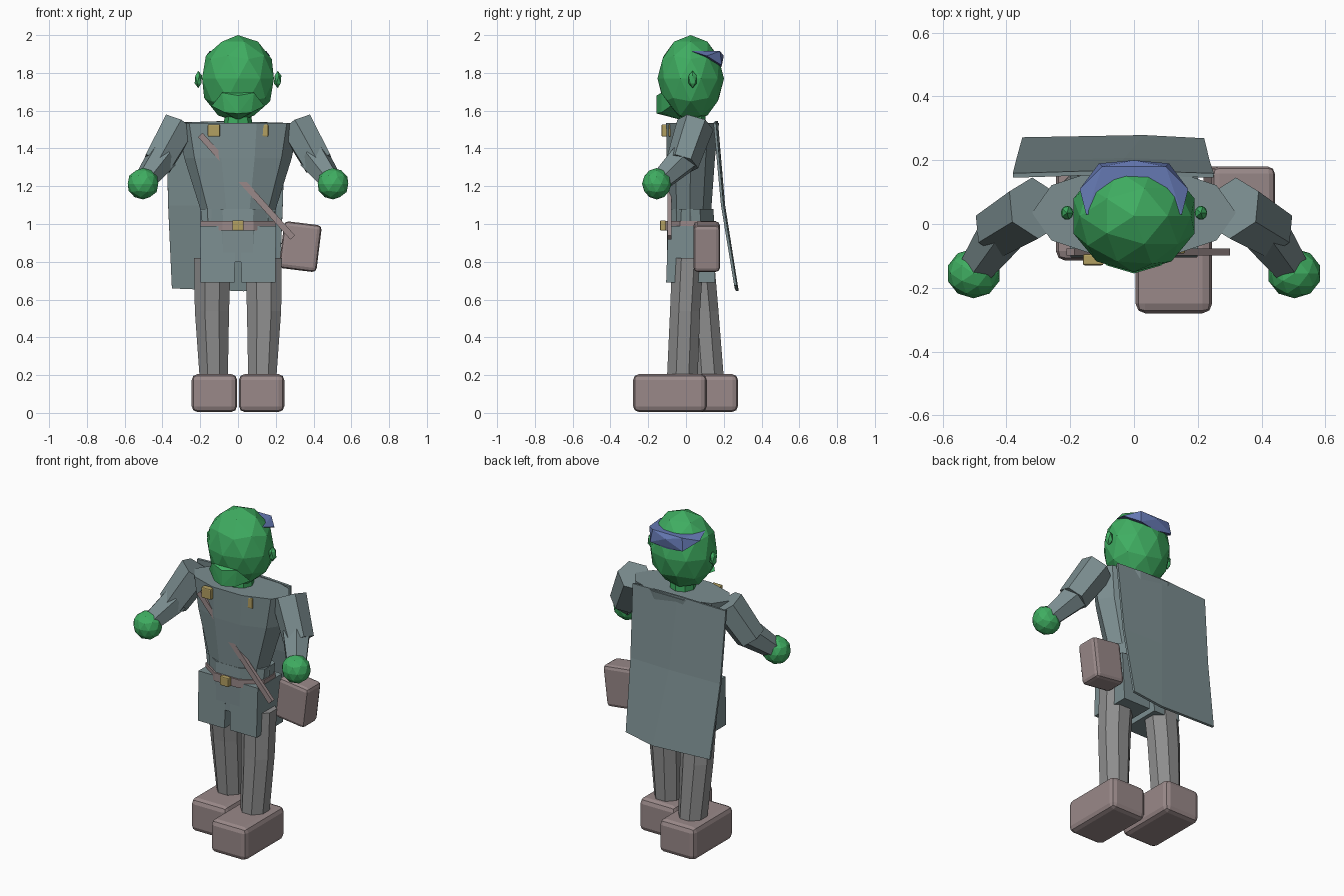
import bpy, bmesh, math
from mathutils import Vector, Matrix

if "Cube" in bpy.data.objects:
    bpy.data.objects.remove(bpy.data.objects["Cube"])


def mat(name, rgb):
    m = bpy.data.materials.new(name)
    m.diffuse_color = (*rgb, 1)
    m.use_nodes = True
    m.node_tree.nodes["Principled BSDF"].inputs["Base Color"].default_value = m.diffuse_color
    return m


SKIN = mat("skin_green", (0.05, 0.42, 0.12))
CLOTH = mat("cloth_teal", (0.20, 0.27, 0.28))
LEATHER = mat("leather", (0.32, 0.25, 0.25))
TROUSER = mat("trouser_grey", (0.27, 0.27, 0.27))
HAIR = mat("hair_blue", (0.13, 0.19, 0.45))
BRASS = mat("brass", (0.45, 0.35, 0.12))


def finish(name, bm, material=None):
    bmesh.ops.recalc_face_normals(bm, faces=bm.faces)
    me = bpy.data.meshes.new(name)
    bm.to_mesh(me)
    bm.free()
    ob = bpy.data.objects.new(name, me)
    bpy.context.collection.objects.link(ob)
    if material:
        me.materials.append(material)
    return ob


def ball(name, c, s, material, sub=2):
    bm = bmesh.new()
    bmesh.ops.create_icosphere(bm, subdivisions=sub, radius=1)
    bmesh.ops.transform(bm, matrix=Matrix.LocRotScale(Vector(c), None, Vector(s)), verts=bm.verts)
    return finish(name, bm, material)


def box(name, c, s, material, tilt=0, bevel=0):
    bm = bmesh.new()
    bmesh.ops.create_cube(bm, size=1)
    bmesh.ops.scale(bm, vec=s, verts=bm.verts)
    if bevel:
        bmesh.ops.bevel(bm, geom=bm.edges[:], offset=bevel, segments=2, profile=0.5, affect='EDGES')
    m = Matrix.Translation(c) @ Matrix.Rotation(math.radians(tilt), 4, 'Y')
    bmesh.ops.transform(bm, matrix=m, verts=bm.verts)
    return finish(name, bm, material)


def limb(name, a, b, r1, r2, n, material):
    a, b = Vector(a), Vector(b)
    bm = bmesh.new()
    bmesh.ops.create_cone(bm, cap_ends=True, segments=n, radius1=r1, radius2=r2, depth=(b - a).length)
    q = (b - a).to_track_quat('Z', 'Y').to_matrix().to_4x4()
    bmesh.ops.transform(bm, matrix=Matrix.Translation((a + b) / 2) @ q, verts=bm.verts)
    return finish(name, bm, material)


def loft(name, rings, n, material=None, phase=0.0):
    # rings: (x, y, z, radius x, radius y)
    bm = bmesh.new()
    loops = []
    for x, y, z, rx, ry in rings:
        loops.append([bm.verts.new((x + rx * math.cos(t), y + ry * math.sin(t), z))
                      for t in (2 * math.pi * (i + phase) / n for i in range(n))])
    for lo, hi in zip(loops, loops[1:]):
        for i in range(n):
            j = (i + 1) % n
            bm.faces.new((lo[i], lo[j], hi[j], hi[i]))
    bm.faces.new(loops[0])
    bm.faces.new(loops[-1])
    return finish(name, bm, material)


def hull(name, pts, material):
    # convex solid from points mirrored across x
    bm = bmesh.new()
    for x, y, z in pts:
        for sx in ({x, -x}):
            bm.verts.new((sx, y, z))
    r = bmesh.ops.convex_hull(bm, input=bm.verts)
    junk = [g for g in r["geom_interior"] if isinstance(g, bmesh.types.BMVert)]
    bmesh.ops.delete(bm, geom=junk, context='VERTS')
    return finish(name, bm, material)


# head, jaw and hair band
ball("head", (0, 0.025, 1.77), (0.20, 0.176, 0.23), SKIN)
loft("neck", [(0, 0.03, 1.5, 0.075, 0.075), (0, 0.03, 1.62, 0.07, 0.07)], 8, SKIN)
hull("jaw", [(0.085, -0.13, 1.695), (0, -0.155, 1.68), (0, -0.155, 1.585), (0.14, -0.08, 1.625),
             (0.07, -0.13, 1.59), (0, -0.02, 1.55)], SKIN)
hull("hair_band", [(0.15, 0.03, 1.915), (0.17, 0.11, 1.89), (0.10, 0.18, 1.915),
                   (0, 0.2, 1.89), (0.11, 0.19, 1.84), (0, 0.185, 1.825)], HAIR)

# torso, waist and belt
loft("torso", [(0, 0.02, 0.96, 0.195, 0.115), (0, 0.02, 1.08, 0.20, 0.12), (0, 0.025, 1.35, 0.285, 0.135),
               (0, 0.035, 1.535, 0.32, 0.147)], 10, CLOTH)
loft("waist", [(0, 0.025, 0.80, 0.205, 0.135), (0, 0.025, 1.0, 0.205, 0.135), (0, 0.025, 1.08, 0.215, 0.13)],
     8, CLOTH, 0.5)
loft("belt", [(0, 0.025, 0.965, 0.215, 0.145), (0, 0.025, 1.015, 0.215, 0.145)], 8, LEATHER, 0.5)
box("belt_buckle", (0, -0.122, 0.992), (0.06, 0.03, 0.055), BRASS, 0, 0.006)

# shoulder strap, sunk into the chest in the middle
box("shoulder_strap", (0.045, -0.088, 1.2), (0.033, 0.022, 0.73), LEATHER, -42)
box("strap_clasp", (-0.128, -0.112, 1.495), (0.065, 0.035, 0.065), BRASS, 0, 0.006)
box("inner_clasp", (0.128, -0.075, 1.495), (0.065, 0.035, 0.065), BRASS, 0, 0.006)

# hip pouch
box("hip_pouch", (0.33, 0.11, 0.88), (0.20, 0.14, 0.25), LEATHER, 7, 0.022)

for s, side, boot_y, ankle_y, hip_y in ((-1, "left", 0.08, 0.12, 0.065), (1, "right", -0.085, -0.02, 0.01)):
    # tunic skirt halves
    hull_pts = [(0.093, -0.095, 0.99), (0.093, 0.14, 0.99), (0.09, -0.105, 0.69), (0.09, 0.155, 0.69)]
    skirt = hull("skirt_" + side, hull_pts, CLOTH)
    skirt.location.x = s * 0.108
    # legs and boots
    loft("leg_" + side, [(s * 0.128, ankle_y, 0.17, 0.08, 0.088),
                         (s * 0.138, (ankle_y + hip_y) / 2, 0.54, 0.098, 0.086),
                         (s * 0.135, hip_y, 0.82, 0.105, 0.09)], 8, TROUSER, 0.5)
    box("boot_" + side, (s * 0.125, boot_y, 0.105), (0.24, 0.39, 0.2), LEATHER, 0, 0.03)
    # arms and hands
    limb("upper_arm_" + side, (s * 0.31, 0.05, 1.525), (s * 0.425, -0.02, 1.32), 0.10, 0.088, 6, CLOTH)
    limb("forearm_" + side, (s * 0.405, -0.015, 1.345), (s * 0.495, -0.14, 1.225), 0.085, 0.06, 6, CLOTH)
    ball("hand_" + side, (s * 0.503, -0.155, 1.213), (0.085, 0.078, 0.083), SKIN)
    ball("ear_" + side, (s * 0.21, 0.035, 1.765), (0.022, 0.025, 0.046), SKIN, 1)

# cape: thin asymmetric sheet hanging from the shoulders
bm = bmesh.new()
rows = [((-0.38, 0.152, 1.535), (-0.06, 0.162, 1.545), (0.25, 0.152, 1.535)),
        ((-0.37, 0.192, 1.1), (-0.03, 0.2, 1.1), (0.237, 0.192, 1.1)),
        ((-0.35, 0.265, 0.66), (0.03, 0.272, 0.645), (0.22, 0.262, 0.675))]
grid = [[bm.verts.new(p) for p in r] for r in rows]
for a, b in zip(grid, grid[1:]):
    for i in range(2):
        bm.faces.new((a[i], a[i + 1], b[i + 1], b[i]))
cape = finish("cape", bm, CLOTH)
mod = cape.modifiers.new("thickness", 'SOLIDIFY')
mod.thickness = 0.014
mod.offset = 0
